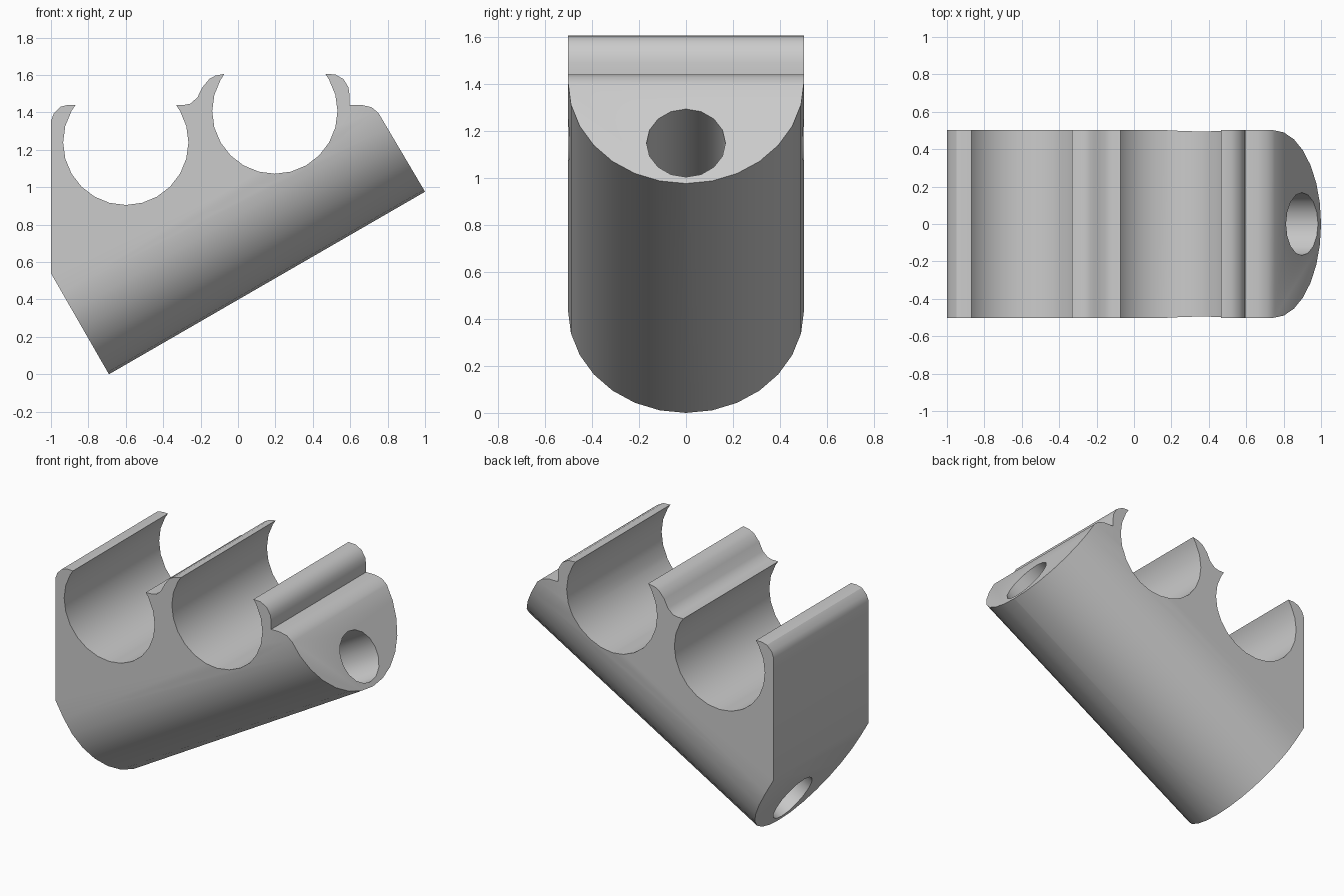
import bpy, bmesh
from math import sin, cos, radians, pi
from mathutils import Matrix, Vector

cube = bpy.data.objects.get("Cube")
if cube:
    bpy.data.objects.remove(cube, do_unlink=True)

WIDTH = 0.502        # half width, also radius of the rounded underside
TILT = radians(30)
FOOT = Vector((-0.69, 0, 0))


def prism(name, outline, sweep):
    """Solid made by sweeping a closed outline along a vector."""
    bm = bmesh.new()
    face = bm.faces.new([bm.verts.new(p) for p in outline])
    ext = bmesh.ops.extrude_face_region(bm, geom=[face], use_keep_orig=True)
    moved = [g for g in ext["geom"] if isinstance(g, bmesh.types.BMVert)]
    bmesh.ops.translate(bm, verts=moved, vec=sweep)
    bmesh.ops.recalc_face_normals(bm, faces=bm.faces)
    mesh = bpy.data.meshes.new(name)
    bm.to_mesh(mesh)
    bm.free()
    obj = bpy.data.objects.new(name, mesh)
    bpy.context.collection.objects.link(obj)
    return obj


def bore(cx, cz, r=0.335, tip=36.5):
    """Open clip bore, from the left lip round the bottom to the right lip."""
    angles = [180 - tip] + list(range(150, 391, 15)) + [360 + tip]
    return [(cx + r * cos(radians(a)), cz + r * sin(radians(a))) for a in angles]


# Side profile with two clip bores, their lips and the slanted base
profile = [(-0.69, 0), (-1, 0.54), (-1, 1.355), (-0.985, 1.395), (-0.95, 1.43), (-0.91, 1.44)]
profile += bore(-0.6, 1.24)
profile += [(-0.29, 1.44), (-0.255, 1.447), (-0.217, 1.48), (-0.19, 1.535),
            (-0.152, 1.58), (-0.12, 1.597)]
profile += bore(0.197, 1.407)
profile += [(0.52, 1.603), (0.564, 1.578), (0.59, 1.535), (0.597, 1.49), (0.597, 1.44),
            (0.66, 1.44), (0.714, 1.428), (0.751, 1.397), (1, 0.976)]
body = prism("clip_block", [(x, -0.6, z) for x, z in profile], (0, 1.2, 0))

# Tilted frame: local x runs along the slanted base, local z away from it
frame = Matrix.Translation(FOOT) @ Matrix.Rotation(-TILT, 4, 'Y')

# Rounded trough shape that limits the sides and underside
trough = [(-1, WIDTH * cos(a), WIDTH + WIDTH * sin(a))
          for a in (pi + i * pi / 14 for i in range(15))]
trough += [(-1, WIDTH, 3), (-1, -WIDTH, 3)]
trough_cutter = prism("trough_cutter", trough, (4, 0, 0))

# Screw hole through the base
hole = [(-1, 0.168 * cos(i * pi / 8), 0.2 + 0.168 * sin(i * pi / 8)) for i in range(16)]
hole_cutter = prism("hole_cutter", hole, (4, 0, 0))

for cutter, operation in ((trough_cutter, 'INTERSECT'), (hole_cutter, 'DIFFERENCE')):
    cutter.matrix_world = frame
    cutter.hide_render = True
    mod = body.modifiers.new(cutter.name, 'BOOLEAN')
    mod.object = cutter
    mod.operation = operation
    mod.solver = 'EXACT'

# Keep the cut result and drop the cutters
bpy.context.view_layer.update()
graph = bpy.context.evaluated_depsgraph_get()
result = bpy.data.meshes.new_from_object(body.evaluated_get(graph))
body.modifiers.clear()
body.data = result
for cutter in (trough_cutter, hole_cutter):
    bpy.data.objects.remove(cutter, do_unlink=True)

# Single grey material
grey = bpy.data.materials.new("light_grey")
grey.use_nodes = True
color = (0.6, 0.6, 0.6, 1)
grey.diffuse_color = color
grey.node_tree.nodes["Principled BSDF"].inputs["Base Color"].default_value = color
body.data.materials.clear()
body.data.materials.append(grey)
for poly in body.data.polygons:
    poly.material_index = 0

bpy.ops.object.select_all(action='DESELECT')
body.select_set(True)
bpy.context.view_layer.objects.active = body
bpy.ops.object.shade_smooth_by_angle(angle=radians(30))
